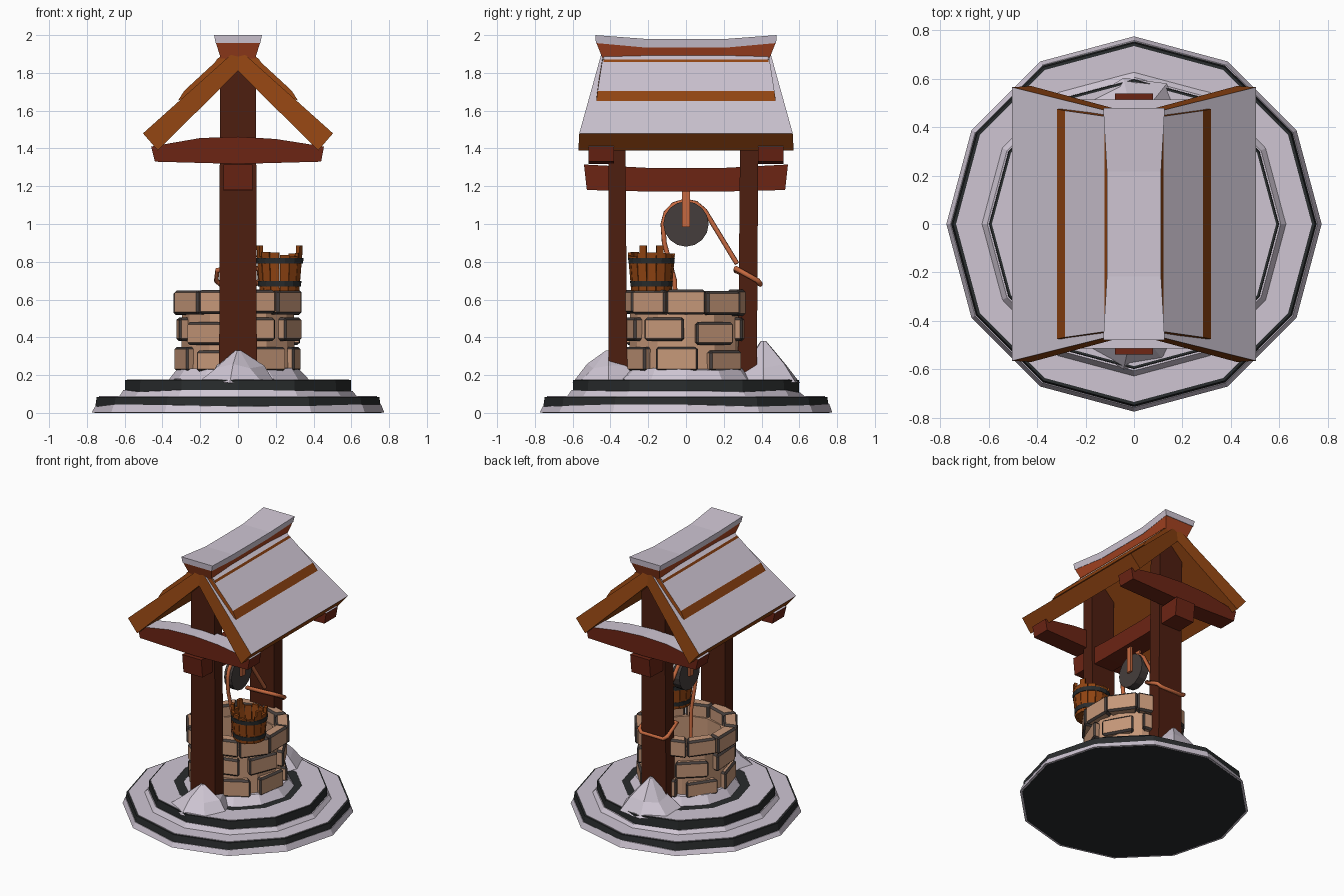
import bpy, bmesh, math, random
from mathutils import Vector

if "Cube" in bpy.data.objects:
    bpy.data.objects.remove(bpy.data.objects["Cube"])
random.seed(4)

COL = {
    "snow": (.62, .56, .65), "dark_stone": (.022, .025, .026), "post_wood": (.075, .013, .005),
    "beam_wood": (.15, .018, .007), "ridge_wood": (.40, .06, .016), "roof_wood": (.28, .058, .006),
    "rope_fibre": (.56, .14, .05), "tan_stone": (.56, .31, .19), "mortar": (.06, .048, .045)}
MAT = {}
for k, c in COL.items():
    MAT[k] = bpy.data.materials.new(k)
    MAT[k].diffuse_color = (*c, 1)


def finish(name, bm, mats, rule=None):
    """Turn a bmesh into an object; rule(face) gives the material index."""
    bmesh.ops.recalc_face_normals(bm, faces=bm.faces)
    bm.normal_update()
    if rule:
        for f in bm.faces:
            f.material_index = rule(f)
    me = bpy.data.meshes.new(name)
    bm.to_mesh(me)
    bm.free()
    for m in mats:
        me.materials.append(MAT[m])
    ob = bpy.data.objects.new(name, me)
    bpy.context.collection.objects.link(ob)
    return ob


def loft(bm, a, b):
    """Join two matching loops into a closed solid."""
    va, vb = [bm.verts.new(p) for p in a], [bm.verts.new(p) for p in b]
    n = len(a)
    fs = [bm.faces.new((va[i], va[(i + 1) % n], vb[(i + 1) % n], vb[i])) for i in range(n)]
    return fs + [bm.faces.new(va), bm.faces.new(vb)]


def solid(name, a, b, mats, rule=None):
    bm = bmesh.new()
    loft(bm, a, b)
    return finish(name, bm, mats, rule)


def lathe(name, prof, n, mats, ring=True, centre=(0, 0), jr=0, jz=0, rule=None):
    """Revolve a profile in n flat sides; ring closes the section, else caps are added.
    Profile points with a third value get jitter scaled by it."""
    bm = bmesh.new()
    rows = []
    for p in prof:
        k = p[2] if len(p) > 2 else 0
        row = []
        for i in range(n):
            t = math.tau * i / n
            r = p[0] + k * random.uniform(-jr, jr)
            row.append(bm.verts.new((centre[0] + r * math.cos(t), centre[1] + r * math.sin(t),
                                     p[1] + k * random.uniform(-jz, jz))))
        rows.append(row)
    pairs = list(zip(rows, rows[1:])) + ([(rows[-1], rows[0])] if ring else [])
    for a, b in pairs:
        for i in range(n):
            j = (i + 1) % n
            bm.faces.new((a[i], a[j], b[j], b[i]))
    if not ring:
        bm.faces.new(rows[0])
        bm.faces.new(rows[-1])
    return finish(name, bm, mats, rule)


def wedge(bm, a0, a1, z0, z1, bot, top, c=(0, 0)):
    """Block cut from a ring: angles in degrees, (inner, outer) radius at bottom and top."""
    def loop(rr, z):
        return [(c[0] + r * math.cos(math.radians(a)), c[1] + r * math.sin(math.radians(a)), z)
                for r, a in ((rr[0], a0), (rr[1], a0), (rr[1], a1), (rr[0], a1))]
    return loft(bm, loop(bot, z0), loop(top, z1))


def stones(name, blocks):
    """Tan blocks with dark chamfered edges."""
    bm = bmesh.new()
    dark = []
    for a0, a1, z0, z1, ri, ro in blocks:
        part = bmesh.new()
        wedge(part, a0, a1, z0, z1, (ri, ro), (ri, ro))
        bmesh.ops.recalc_face_normals(part, faces=part.faces)
        res = bmesh.ops.bevel(part, geom=part.edges[:], offset=.013, segments=1, affect='EDGES')
        for f in res['faces']:
            f.material_index = 1
        tmp = bpy.data.meshes.new("tmp")
        part.to_mesh(tmp)
        part.free()
        bm.from_mesh(tmp)
        bpy.data.meshes.remove(tmp)
    finish(name, bm, ["tan_stone", "mortar"])


up = lambda f: 1 if f.normal.z > .5 else 0

# stepped base with snow on treads and snow skirts
lathe("lower_step", [(.76, 0), (.748, .085)], 12, ["dark_stone"], ring=False)
lathe("lower_snow", [(.735, .08), (.735, .089), (.58, .089), (.58, .08)], 12, ["snow"])
lathe("lower_skirt", [(.775, .001), (.758, .04, 1), (.74, .04), (.74, .001)], 12, ["snow"], jz=.01)
lathe("upper_step", [(.6, .08), (.597, .175)], 12, ["dark_stone"], ring=False)
lathe("upper_snow", [(.587, .17), (.587, .178), (.43, .178), (.43, .17)], 12, ["snow"])
lathe("upper_skirt", [(.63, .086), (.606, .115, 1), (.58, .115), (.58, .086)], 12, ["snow"], jz=.009)
lathe("well_snow_drift", [(.375, .172, 1), (.33, .23, 1), (.27, .24), (.27, .172)], 12, ["snow"],
      jr=.012, jz=.008)
for s, top in ((-1, .33), (1, .38)):
    lathe("post_snow_pile", [(.2, .17, 1), (.12, .25, 1), (.015, top)], 7, ["snow"], ring=False,
          centre=(0, s * .41), jr=.025, jz=.015)

# well wall, stones and water
lathe("well_wall", [(.305, .17), (.295, .56), (.25, .56), (.25, .17)], 12, ["tan_stone"])
lathe("well_floor", [(.255, .2), (.255, .24)], 12, ["dark_stone"], ring=False)
w = 360 / 7
stones("wall_stones",
       [(-22 + w * i - 20, -22 + w * i + 20, .38 - .02 * (i % 2), .505 - .025 * (i % 2), .26, .34)
        for i in range(7)] +
       [(-9 + w * i - 20, -9 + w * i + 20, .22, .35 - .02 * (i % 2), .26, .34) for i in range(7)])
stones("rim_stones", [(36 * i - 17.8, 36 * i + 17.8, .52 + random.uniform(-.008, .008),
                       .648 + random.uniform(-.008, .006), .265, .357 + random.uniform(-.01, .006))
                      for i in range(10)])


# posts
def rect(x, y0, y1, z):
    return [(-x, y0, z), (x, y0, z), (x, y1, z), (-x, y1, z)]


solid("front_post", rect(.1, -.41, -.31, .17), rect(.095, -.41, -.325, 1.86), ["post_wood"])
solid("back_post", rect(.1, .275, .375, .17), rect(.095, .29, .385, 1.86), ["post_wood"])

# beams
arc = [(-.44, 1.33), (0, 1.318), (.44, 1.33), (.455, 1.41), (.2, 1.45), (0, 1.462), (-.2, 1.455), (-.46, 1.41)]
for s, nm in ((-1, "front"), (1, "back")):
    solid(nm + "_cross_beam", [(x, s * .38, z) for x, z in arc], [(x, s * .515, z) for x, z in arc],
          ["beam_wood", "snow"], up)
sag = [(-.525, 1.18), (-.2, 1.172), (.2, 1.172), (.525, 1.18), (.54, 1.315), (.2, 1.297), (-.2, 1.297), (-.54, 1.315)]
solid("long_beam", [(-.078, y, z) for y, z in sag], [(.078, y, z) for y, z in sag], ["beam_wood"])

# roof layers: section points are (x, z, half length)
layers = {
    "eave_panel": [(.503, 1.48, .565), (.425, 1.39, .57), (0, 1.81, .455), (0, 1.93, .44)],
    "upper_panel": [(.285, 1.705, .468), (.318, 1.652, .475), (.26, 1.68, .475), (.02, 1.88, .44), (.02, 1.95, .43)],
    "top_panel": [(.112, 1.872, .435), (.132, 1.838, .44), (.1, 1.84, .44), (.01, 1.9, .44), (.01, 1.95, .43)]}
for nm, sec in layers.items():
    first = Vector((sec[0][0], sec[0][1]))
    slope = (Vector((sec[-1][0], sec[-1][1])) - first).normalized()
    # snow lies only on the face along the roof slope
    rule = lambda f, d=slope: 1 if f.normal.z > .3 and abs(abs(f.normal.x) * -d.x - f.normal.z * d.y) < .1 \
        and abs(f.normal.y) < .3 else 0
    for s in (-1, 1):
        solid(("left_" if s < 0 else "right_") + nm, [(s * x, -h, z) for x, z, h in sec],
              [(s * x, h, z) for x, z, h in sec], ["roof_wood", "snow"], rule)


# sagging ridge cap and its snow
def strip(name, rows, mat):
    """Bar along y whose middle dips; rows are (half width, z, half length, dip)."""
    bm = bmesh.new()
    loops = []
    for t in (-1, -.45, .45, 1):
        mid = abs(t) < .9
        (w0, z0, h0, d0), (w1, z1, h1, d1) = rows
        k = .88 if mid else 1
        loops.append([bm.verts.new((q * k, t * h, z - (d if mid else 0)))
                      for q, z, h, d in ((-w0, z0, h0, d0), (w0, z0, h0, d0), (w1, z1, h1, d1), (-w1, z1, h1, d1))])
    for a, b in zip(loops, loops[1:]):
        for i in range(4):
            bm.faces.new((a[i], a[(i + 1) % 4], b[(i + 1) % 4], b[i]))
    bm.faces.new(loops[0])
    bm.faces.new(loops[-1])
    finish(name, bm, [mat])


strip("ridge_cap", ((.09, 1.872, .44, 0), (.117, 1.96, .475, .022)), "ridge_wood")
strip("ridge_snow", ((.118, 1.958, .477, .024), (.127, 2.0, .48, .02)), "snow")

# pulley wheel and hanger straps
wheel = [(.12 * math.cos(math.tau * i / 16), 1 + .12 * math.sin(math.tau * i / 16)) for i in range(16)]
solid("pulley_wheel", [(-.03, y, z) for y, z in wheel], [(.03, y, z) for y, z in wheel], ["mortar"])
for s in (-1, 1):
    strap = [(-.02, .985), (.02, .985), (.02, 1.18), (-.02, 1.18)]
    solid("pulley_strap", [(s * .03, y, z) for y, z in strap], [(s * .046, y, z) for y, z in strap], ["rope_fibre"])


# ropes
def rope(name, pts, cyclic=False):
    cu = bpy.data.curves.new(name, 'CURVE')
    cu.dimensions = '3D'
    cu.bevel_depth, cu.bevel_resolution, cu.use_fill_caps = .014, 1, True
    sp = cu.splines.new('POLY')
    sp.points.add(len(pts) - 1)
    for p, q in zip(sp.points, pts):
        p.co = (*q, 1)
    sp.use_cyclic_u = cyclic
    cu.materials.append(MAT["rope_fibre"])
    ob = bpy.data.objects.new(name, cu)
    bpy.context.collection.objects.link(ob)
    bpy.ops.object.select_all(action='DESELECT')
    ob.select_set(True)
    bpy.context.view_layer.objects.active = ob
    bpy.ops.object.convert(target='MESH')


over = [(0, .122 * math.cos(math.radians(a)), 1 + .122 * math.sin(math.radians(a))) for a in range(35, 181, 29)]
rope("pulley_rope", [(.03, .27, .79)] + over + [(0, -.115, .9), (0, -.06, .7), (0, -.05, .25)])
rope("post_rope_loop", [(-.11, .262, .755), (.11, .262, .765), (.115, .38, .7), (.09, .393, .68),
                        (-.09, .393, .68), (-.115, .38, .7)], True)

# bucket
C = (.22, -.183)
bm = bmesh.new()
for i in range(14):
    a = 360 / 14 * i
    wedge(bm, a - 12, a + 12, .645, .84 + random.uniform(-.012, .012), (.09, .107), (.105, .124), C)
for a in (22, 158, 202, 338):
    wedge(bm, a - 9, a + 9, .82, .885, (.102, .122), (.103, .125), C)
finish("bucket_staves", bm, ["roof_wood"])
lathe("bucket_bottom", [(.1, .648), (.1, .665)], 14, ["roof_wood"], ring=False, centre=C)
for z, r in ((.668, .113), (.79, .124)):
    lathe("bucket_band", [(r, z), (r + .003, z + .03), (r - .014, z + .03), (r - .017, z)], 14,
          ["dark_stone"], centre=C)

for m in bpy.data.materials:
    if m.users and not m.is_grease_pencil:
        m.use_nodes = True
        m.node_tree.nodes["Principled BSDF"].inputs["Base Color"].default_value = m.diffuse_color
